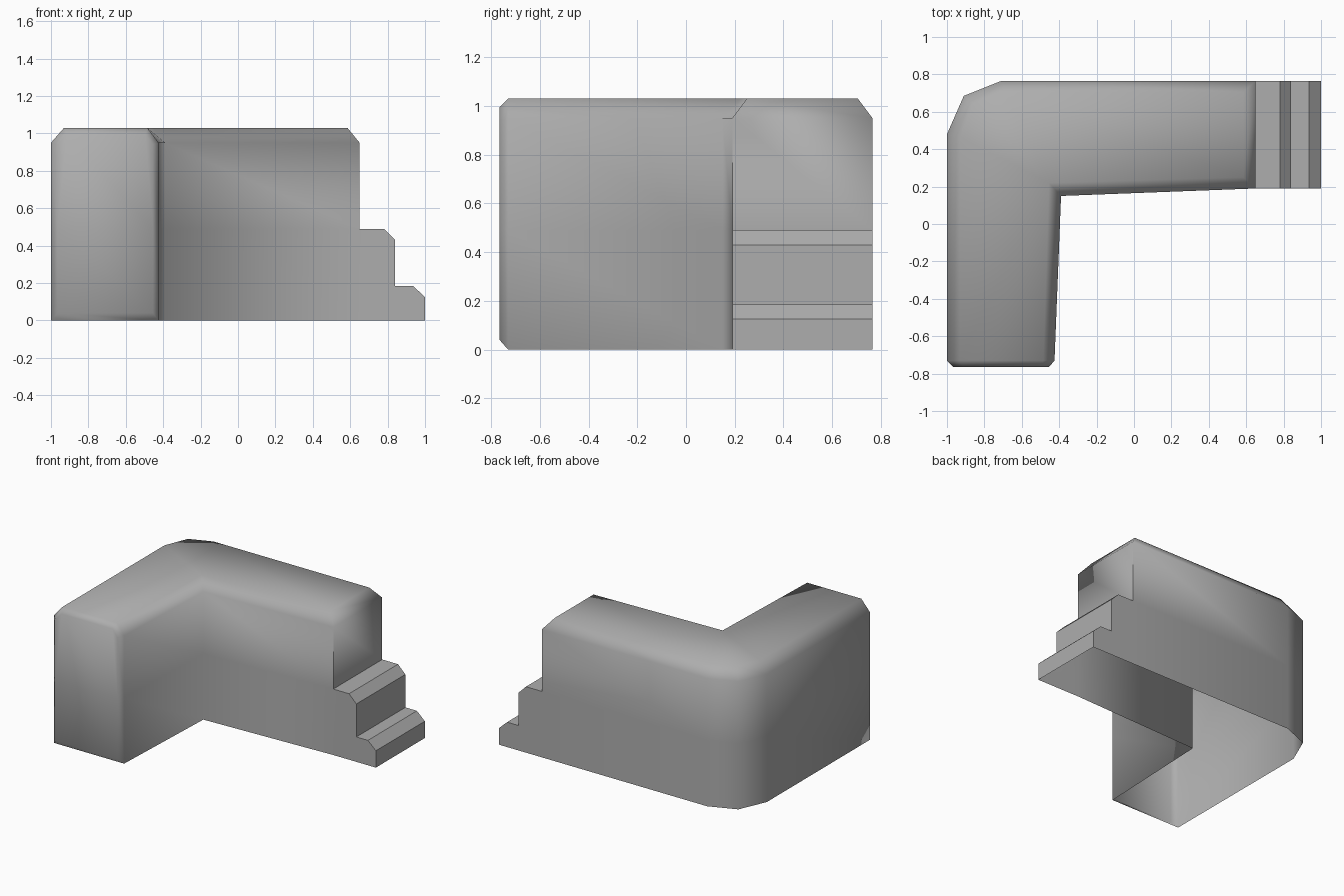
import bpy
import bmesh

cube = bpy.data.objects.get("Cube")
if cube:
    bpy.data.objects.remove(cube, do_unlink=True)

LEDGE, SHOULDER, TOP = 0.49, 0.95, 1.03

grey = bpy.data.materials.new("plain_grey")
grey.use_nodes = True
grey.diffuse_color = (0.42, 0.42, 0.42, 1)
grey.node_tree.nodes["Principled BSDF"].inputs["Base Color"].default_value = grey.diffuse_color

bm = bmesh.new()


def section(outer, outer_top, inner_top, inner):
    """Cross-section of the hollow wall block, open underneath."""
    pts = [(*outer, z) for z in (0, LEDGE, SHOULDER)]
    pts += [(*outer_top, TOP), (*inner_top, TOP)]
    pts += [(*inner, z) for z in (SHOULDER, LEDGE, 0)]
    return [bm.verts.new(p) for p in pts]


# Bevelled front end of the short arm
cap_outline = [(-0.965, 0.04), (-0.965, LEDGE), (-0.965, 0.94), (-0.915, 0.995),
               (-0.495, 0.995), (-0.455, 0.94), (-0.455, LEDGE), (-0.455, 0.04)]
cap = [bm.verts.new((x, -0.765, z)) for x, z in cap_outline]
bm.faces.new(cap)

# Stations along the L-shaped block, with a faceted outer corner
corner, corner_top = (-0.39, 0.15), (-0.455, 0.22)
rings = [
    cap,
    section((-1, -0.73), (-0.93, -0.73), (-0.485, -0.73), (-0.425, -0.73)),
    section((-1, 0.48), (-0.93, 0.465), corner_top, corner),
    section((-0.91, 0.685), (-0.86, 0.64), corner_top, corner),
    section((-0.71, 0.765), (-0.695, 0.705), corner_top, corner),
    section((0.65, 0.765), (0.585, 0.705), (0.585, 0.25), (0.65, 0.19)),
]
for a, b in zip(rings, rings[1:]):
    for i in range(7):
        # the inner corner is a single line, so those bands become triangles
        quad = [a[i], a[i + 1], b[i + 1], b[i]]
        if i >= 4 and a in rings[2:4]:
            continue
        if i == 3 and a in rings[2:4]:
            quad = [a[3], a[4], b[3]]
        bm.faces.new(quad)
bm.faces.new((cap[0], cap[7], rings[1][7], rings[1][0]))

# Sloped top edge and upright end wall of the long arm
end = rings[-1]
bm.faces.new(end[2:6])
end_wall = bm.faces.new((end[1], end[2], end[5], end[6]))

# Two chamfered steps
profile = [(0.65, LEDGE), (0.78, LEDGE), (0.84, 0.43), (0.84, 0.185),
           (0.935, 0.185), (1, 0.125), (1, 0)]
back = [bm.verts.new((x, 0.765, z)) for x, z in profile]
front = [bm.verts.new((x, 0.19, z)) for x, z in profile]
treads = [bm.faces.new((back[i], back[i + 1], front[i + 1], front[i]))
          for i in range(len(profile) - 1)]
bm.faces.new(back + [end[0]])
bm.faces.new(front + [end[7]])

bmesh.ops.remove_doubles(bm, verts=bm.verts[:], dist=0.0005)
bmesh.ops.recalc_face_normals(bm, faces=bm.faces[:])

# Soft shading over the block, crisp edges on the steps and end wall
for face in bm.faces:
    face.smooth = True
for face in treads:
    for edge in face.edges:
        edge.smooth = False
for edge in end_wall.edges:
    if min(v.co.z for v in edge.verts) < SHOULDER - 0.01:
        edge.smooth = False

mesh = bpy.data.meshes.new("stepped_corner_block")
bm.to_mesh(mesh)
bm.free()
mesh.materials.append(grey)
block = bpy.data.objects.new("stepped_corner_block", mesh)
bpy.context.collection.objects.link(block)
